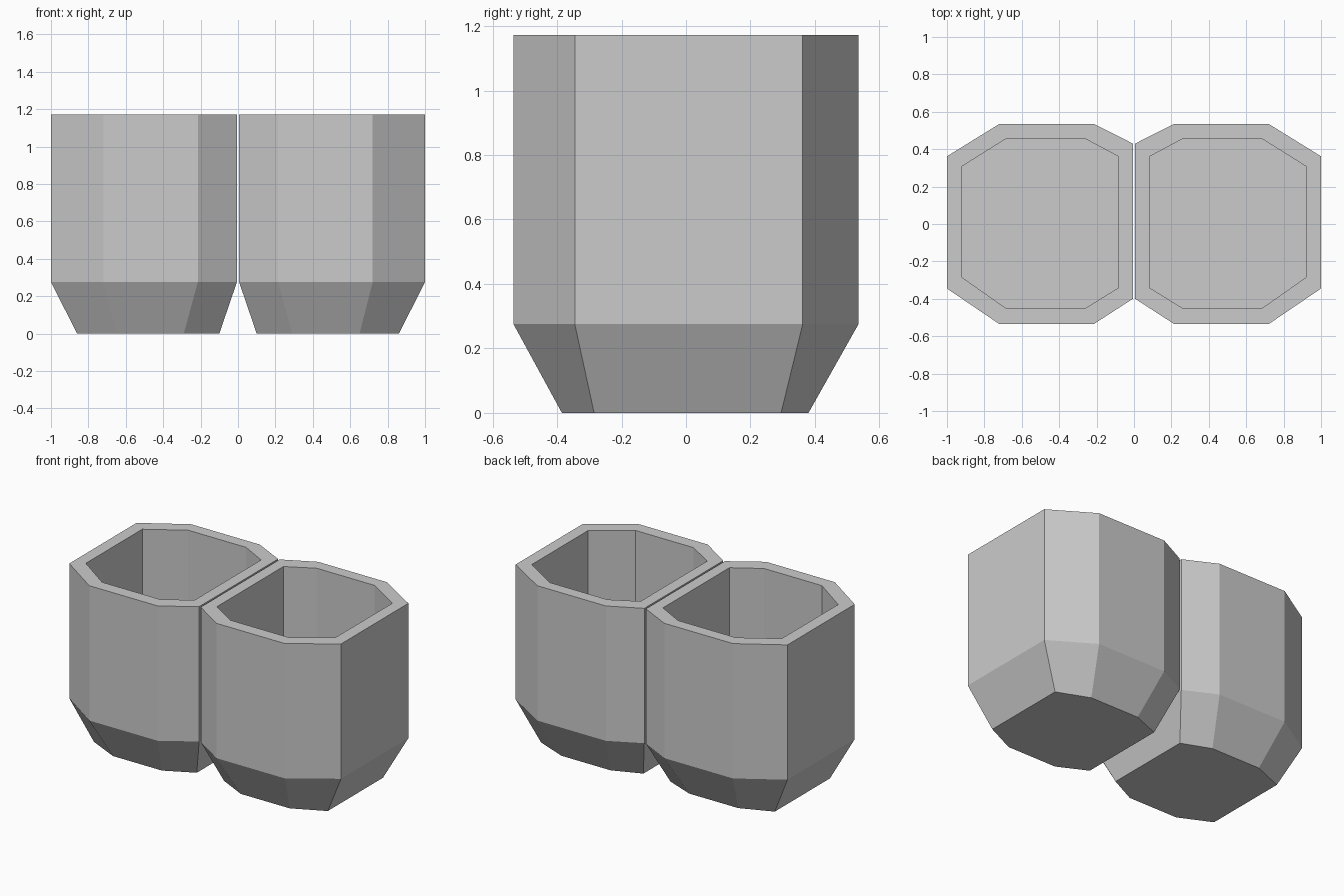
import bpy
import bmesh

cube = bpy.data.objects.get("Cube")
if cube:
    bpy.data.objects.remove(cube, do_unlink=True)

grey = bpy.data.materials.new("light_grey")
grey.use_nodes = True
colour = (0.6, 0.6, 0.6, 1)
grey.diffuse_color = colour
grey.node_tree.nodes["Principled BSDF"].inputs["Base Color"].default_value = colour


def octagon(near, far, x1, x2, front, back, near_y, far_y):
    """Eight-sided outline: near and far are the sides towards and away from x = 0."""
    return [(near, near_y[0]), (x1, front), (x2, front), (far, far_y[0]),
            (far, far_y[1]), (x2, back), (x1, back), (near, near_y[1])]


base = octagon(0.10, 0.86, 0.29, 0.65, -0.385, 0.38, (-0.29, 0.305), (-0.285, 0.295))
body = octagon(0.006, 1.0, 0.215, 0.72, -0.535, 0.535, (-0.40, 0.43), (-0.345, 0.362))
bore = octagon(0.082, 0.92, 0.26, 0.685, -0.45, 0.455, (-0.34, 0.36), (-0.285, 0.308))
FLOOR, SHOULDER, RIM = 0.27, 0.275, 1.172

# Outline and height of each ring, from the underside up and down into the hollow
RINGS = [(base, 0), (body, SHOULDER), (body, RIM), (bore, RIM), (bore, FLOOR)]


def make_cup(name, side):
    bm = bmesh.new()
    rings = [[bm.verts.new((side * x, y, z)) for x, y in outline]
             for outline, z in RINGS]
    for low, high in zip(rings, rings[1:]):
        for i in range(len(low)):
            j = (i + 1) % len(low)
            bm.faces.new((low[i], low[j], high[j], high[i]))
    bm.faces.new(rings[0])
    bm.faces.new(rings[-1])
    bmesh.ops.recalc_face_normals(bm, faces=bm.faces)
    mesh = bpy.data.meshes.new(name)
    bm.to_mesh(mesh)
    bm.free()
    mesh.materials.append(grey)
    bpy.context.collection.objects.link(bpy.data.objects.new(name, mesh))


# Pair of mirrored cups
make_cup("left_cup", 1)
make_cup("right_cup", -1)
